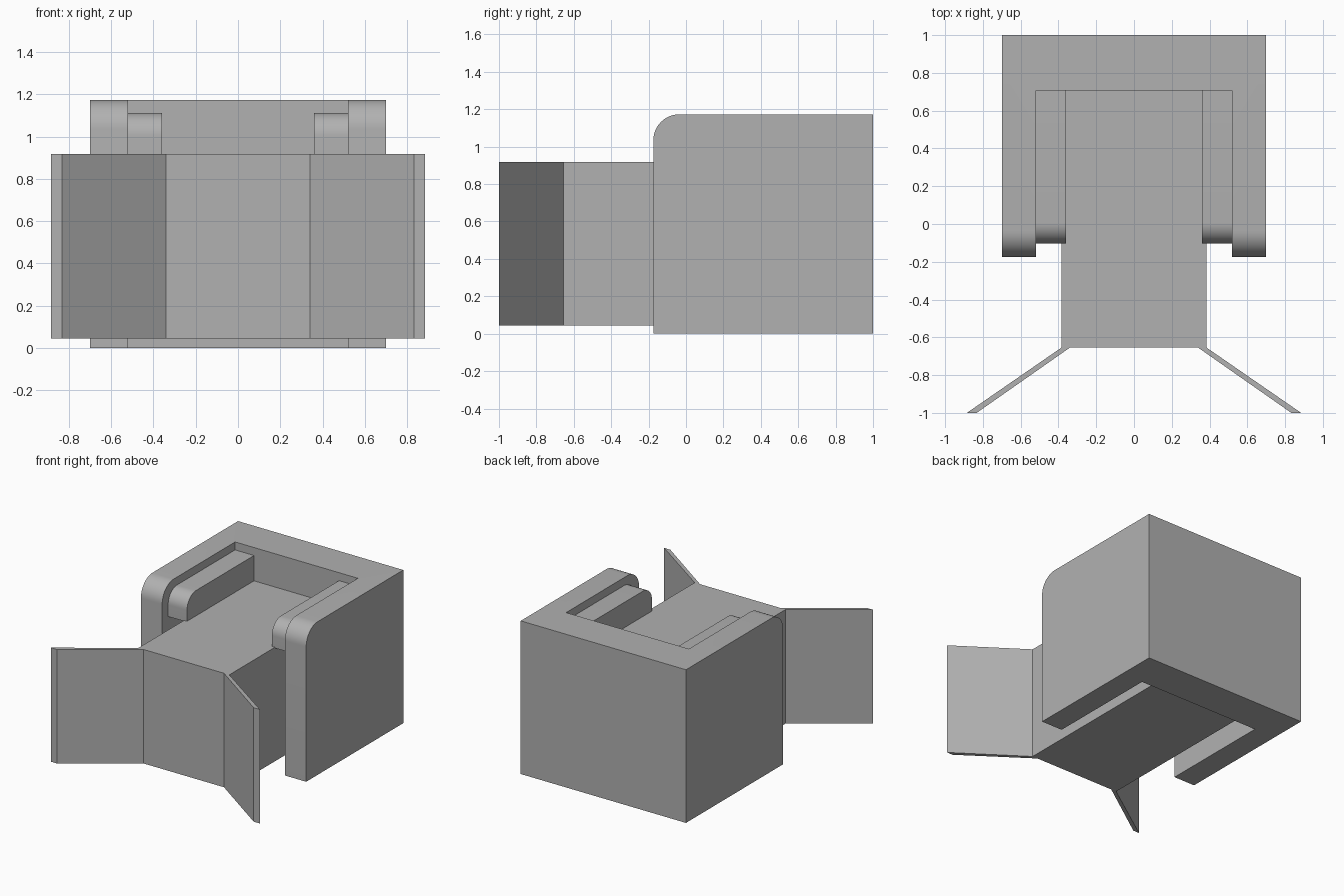
import bpy, bmesh

if "Cube" in bpy.data.objects:
    bpy.data.objects.remove(bpy.data.objects["Cube"])

# Mid-dark grey upholstery
grey = bpy.data.materials.new("dark_grey")
grey.diffuse_color = (0.44, 0.44, 0.44, 1.0)
grey.use_nodes = True
grey.node_tree.nodes["Principled BSDF"].inputs["Base Color"].default_value = grey.diffuse_color


def prism(name, outline, z0, z1, round_y=None, radius=0.0):
    """Extrude an XY outline upward; optionally round the top edges lying at y = round_y."""
    bm = bmesh.new()
    face = bm.faces.new([bm.verts.new((x, y, z0)) for x, y in outline])
    res = bmesh.ops.extrude_face_region(bm, geom=[face], use_keep_orig=True)
    for v in res["geom"]:
        if isinstance(v, bmesh.types.BMVert):
            v.co.z = z1
    bmesh.ops.recalc_face_normals(bm, faces=bm.faces)
    if round_y is not None:
        edges = [e for e in bm.edges
                 if all(abs(v.co.y - round_y) < 1e-4 and abs(v.co.z - z1) < 1e-4
                        for v in e.verts)]
        bmesh.ops.bevel(bm, geom=edges, offset=radius, segments=12,
                        profile=0.5, affect='EDGES')
    mesh = bpy.data.meshes.new(name)
    bm.to_mesh(mesh)
    bm.free()
    mesh.materials.append(grey)
    obj = bpy.data.objects.new(name, mesh)
    bpy.context.collection.objects.link(obj)
    if round_y is not None:
        bpy.ops.object.select_all(action='DESELECT')
        bpy.context.view_layer.objects.active = obj
        obj.select_set(True)
        bpy.ops.object.shade_smooth_by_angle()
    return obj


# U-shaped back and arms with rounded front top corners
prism("back_and_arms",
      [(-0.70, -0.175), (-0.52, -0.175), (-0.52, 0.708), (0.52, 0.708),
       (0.52, -0.175), (0.70, -0.175), (0.70, 1.0), (-0.70, 1.0)],
      0.0, 1.173, -0.175, 0.14)

# Solid seat block, slightly above the floor
prism("seat", [(-0.385, -0.655), (0.385, -0.655), (0.385, 0.708), (-0.385, 0.708)],
      0.045, 0.918)

# Arm pads and splayed front flaps, one per side
for side, s in (("left", -1), ("right", 1)):
    prism(f"arm_pad_{side}",
          [(s * 0.36, -0.103), (s * 0.52, -0.103), (s * 0.52, 0.708), (s * 0.36, 0.708)],
          0.912, 1.112, -0.103, 0.11)
    prism(f"front_flap_{side}",
          [(s * 0.34, -0.655), (s * 0.385, -0.655), (s * 0.885, -1.0), (s * 0.833, -1.0)],
          0.045, 0.918)
